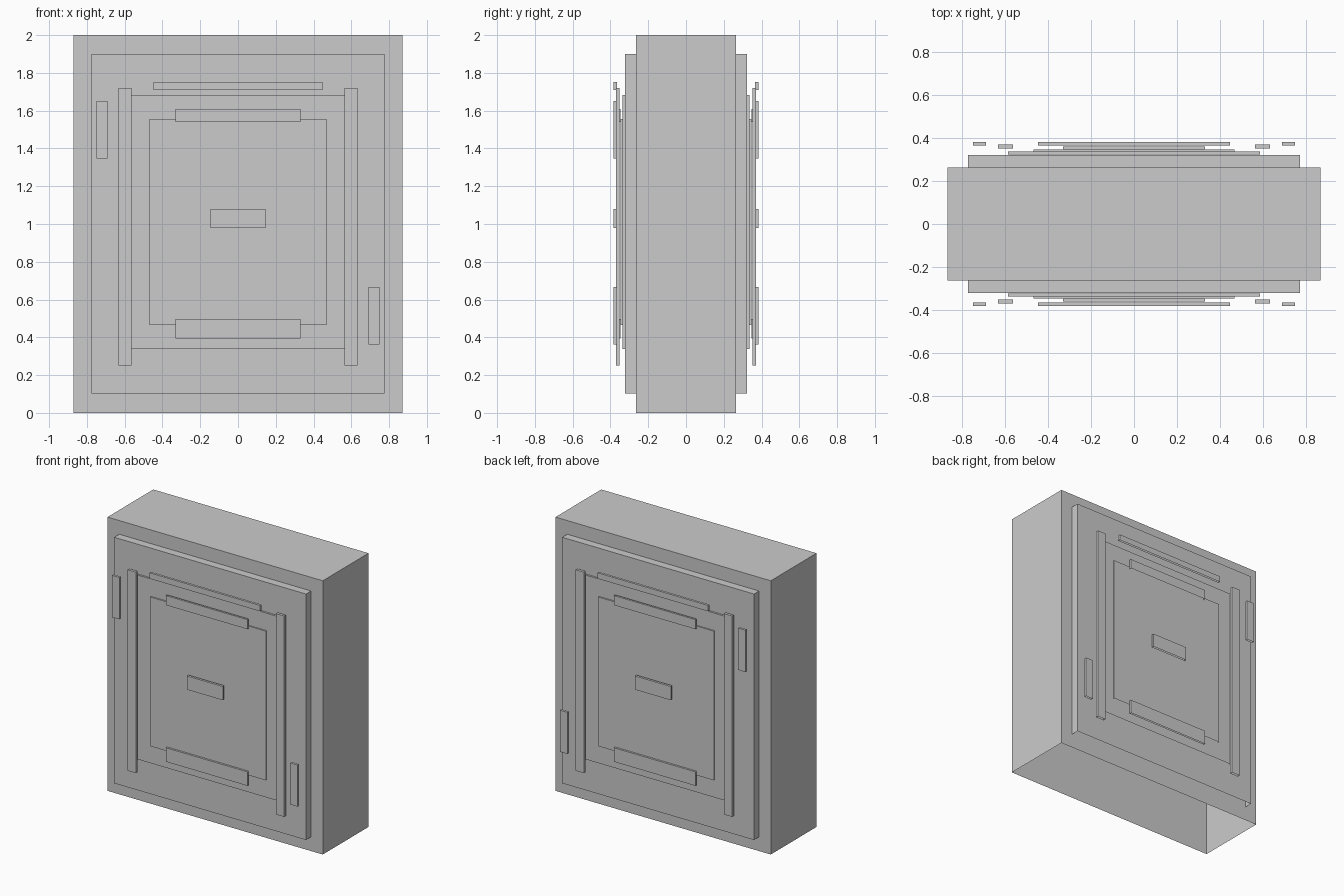
import bpy, bmesh

if "Cube" in bpy.data.objects:
    bpy.data.objects.remove(bpy.data.objects["Cube"])


def box(name, x, y, z, mirror_y=True):
    """Box from (min, max) ranges, open underneath, optionally mirrored to the back."""
    bm = bmesh.new()
    bmesh.ops.create_cube(bm, size=1.0)
    for v in bm.verts:
        for i, (lo, hi) in enumerate((x, y, z)):
            v.co[i] = hi if v.co[i] > 0 else lo
    bm.normal_update()
    under = [f for f in bm.faces if f.normal.z < -0.5]
    bmesh.ops.delete(bm, geom=under, context='FACES_ONLY')
    mesh = bpy.data.meshes.new(name)
    bm.to_mesh(mesh)
    bm.free()
    obj = bpy.data.objects.new(name, mesh)
    bpy.context.collection.objects.link(obj)
    if mirror_y:
        mod = obj.modifiers.new("mirror_to_back", 'MIRROR')
        mod.use_axis = (False, True, False)
        mod.use_mirror_merge = False
    return obj


def sym(half):
    return (-half, half)


# Main slab
box("body", sym(0.87), sym(0.264), (0, 2), mirror_y=False)

# Stepped panels on both faces
box("outer_panel", sym(0.775), (-0.322, -0.264), (0.103, 1.9))
box("middle_plate", sym(0.588), (-0.337, -0.323), (0.337, 1.683))
box("inner_plate", sym(0.468), (-0.347, -0.337), (0.466, 1.556))

# Clips across the inner plate
CLIP_Y = (-0.362, -0.348)
box("upper_clip", sym(0.33), CLIP_Y, (1.539, 1.609))
box("lower_clip", sym(0.33), CLIP_Y, (0.395, 0.497))

# Vertical side rails
for side, x in (("left", (-0.633, -0.565)), ("right", (0.565, 0.633))):
    box(side + "_rail", x, (-0.371, -0.351), (0.252, 1.72))

# Raised trim bars
TRIM_Y = (-0.383, -0.366)
box("top_bar", sym(0.448), TRIM_Y, (1.709, 1.752))
box("centre_bar", sym(0.145), TRIM_Y, (0.979, 1.079))
box("left_tab", (-0.75, -0.69), TRIM_Y, (1.346, 1.652))
box("right_tab", (0.69, 0.75), TRIM_Y, (0.363, 0.667))
